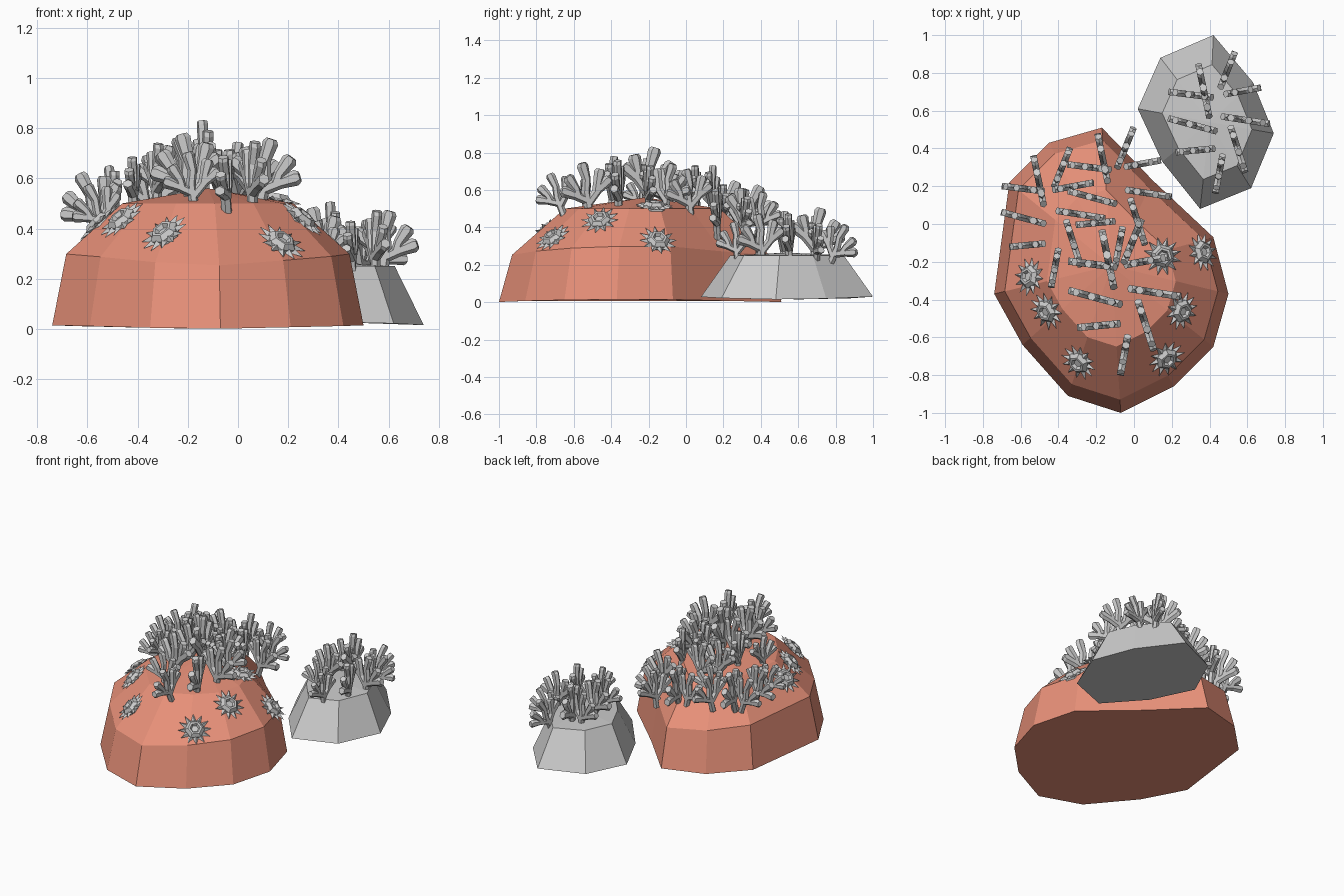
import bpy, bmesh, math
from mathutils import Vector, Matrix
from mathutils.bvhtree import BVHTree

if "Cube" in bpy.data.objects:
    bpy.data.objects.remove(bpy.data.objects["Cube"])

red = bpy.data.materials.new("coral_red")
red.diffuse_color = (0.8, 0.28, 0.19, 1)
red.use_nodes = True
red.node_tree.nodes["Principled BSDF"].inputs["Base Color"].default_value = red.diffuse_color


def finish(bm, name, mat=None):
    bmesh.ops.recalc_face_normals(bm, faces=bm.faces)
    me = bpy.data.meshes.new(name)
    bm.to_mesh(me)
    ob = bpy.data.objects.new(name, me)
    bpy.context.collection.objects.link(ob)
    if mat:
        me.materials.append(mat)
    tree = BVHTree.FromBMesh(bm)
    bm.free()
    return tree


def rock(name, outline, centre, rings, peak, mat=None):
    """Faceted rock: an outline stacked in shrinking rings. ring = (scale, z, side lift)"""
    bm = bmesh.new()
    c = Vector(centre)
    loops = []
    for s, z, lift in rings:
        loop = []
        for p in outline:
            d = Vector(p) - c
            q = c + d * s
            loop.append(bm.verts.new((q.x, q.y, z + lift * abs(d.normalized().x))))
        loops.append(loop)
    n = len(outline)
    for a, b in zip(loops, loops[1:]):
        for i in range(n):
            j = (i + 1) % n
            bm.faces.new((a[i], a[j], b[j], b[i]))
    tip = bm.verts.new((*centre, peak))
    for i in range(n):
        bm.faces.new((loops[-1][i], loops[-1][(i + 1) % n], tip))
    bm.faces.new(loops[0][::-1])
    return finish(bm, name, mat)


# Rocks
big_outline = [(-.17, .51), (-.45, .43), (-.66, .22), (-.74, -.37), (-.59, -.64), (-.35, -.91),
               (-.07, -1.0), (.21, -.86), (.42, -.65), (.50, -.37), (.42, -.07), (.10, .23)]
big = rock("large_rock", big_outline, (-.12, -.22),
           [(1, 0, .015), (.91, .25, .05), (.55, .5, 0)], .56, red)
small_outline = [(.42, 1.0), (.14, .88), (.02, .61), (.15, .33), (.35, .08),
                 (.62, .19), (.74, .48), (.63, .75)]
small = rock("small_rock", small_outline, (.40, .54),
             [(1, .03, -.015), (.66, .25, 0)], .265)


def drop(tree, x, y):
    """Point and normal of the rock surface under (x, y)"""
    p, n, _, _ = tree.ray_cast(Vector((x, y, 3)), Vector((0, 0, -1)))
    return (p, n) if p else (None, None)


def tube(bm, pts, radii, side, flat):
    """Six-sided branch through pts, thinner across the fan plane"""
    rings = []
    for i, p in enumerate(pts):
        t = (pts[min(i + 1, len(pts) - 1)] - pts[max(i - 1, 0)]).normalized()
        u = side.cross(t).normalized()
        rings.append([bm.verts.new(p + u * radii[i] * math.cos(k * math.pi / 3)
                      + side * flat * math.sin(k * math.pi / 3)) for k in range(6)])
    for a, b in zip(rings, rings[1:]):
        for k in range(6):
            j = (k + 1) % 6
            bm.faces.new((a[k], a[j], b[j], b[k]))
    bm.faces.new(rings[0][::-1])
    bm.faces.new(rings[-1])


# Branch layout of one coral fan in its plane (across, up)
branches = [
    [(0, -.05), (.006, .07), (-.006, .13), (.004, .195)],
    [(0, .02), (-.055, .075), (-.105, .11)],
    [(0, .03), (.06, .065), (.11, .09)],
    [(-.045, .065), (-.058, .11), (-.075, .155)],
    [(.045, .055), (.052, .095), (.078, .145)],
]

# Fans of one cluster seen from above: inner end, outer end
fans = [((.44, .68), (.53, .90)), ((.40, .56), (.34, .85)), ((.42, .67), (.18, .70)),
        ((.44, .68), (.66, .72)), ((.44, .49), (.18, .56)), ((.46, .57), (.72, .53)),
        ((.51, .52), (.59, .27)), ((.43, .40), (.22, .38)), ((.47, .37), (.43, .16))]
hub = Vector((.44, .57))


def cluster(name, tree, offset, size, low):
    bm = bmesh.new()
    for a, b in fans:
        a, b = [hub + Vector(offset) + (Vector(p) - hub) * size for p in (a, b)]
        base = a.lerp(b, .45)
        p, n = drop(tree, base.x, base.y)
        if p is None:
            p, n = Vector((*base, low)), Vector((0, 0, 1))
        p.z = max(p.z, low)
        across = Vector((*(b - a).normalized(), 0))
        side = across.cross(Vector((0, 0, 1)))
        # the fan leans outward with the slope, staying in its own plane
        tilt = .08 + .45 * max(0, n.dot(across))
        up = Vector((tilt, 1)).normalized()
        along = across * up.y - Vector((0, 0, 1)) * up.x
        up = across * up.x + Vector((0, 0, 1)) * up.y
        s = (b - a).length / .25
        for br in branches:
            pts = [p + (along * u + up * v) * s for u, v in br]
            # blunt, swollen tip
            pts.append(pts[-1] + (pts[-1] - pts[-2]).normalized() * .014 * s)
            r = [.021 * s] * (len(br) - 1) + [.028 * s, .019 * s]
            tube(bm, pts, r, side, .02 * size)
    finish(bm, name)


# Coral clusters
cluster("coral_small_rock", small, (0, 0), 1, .23)
cluster("coral_left", big, (-.87, -.5), 1, .41)
cluster("coral_back", big, (-.53, -.385), 1, .39)
cluster("coral_front", big, (-.50, -.91), 1.1, .50)


def urchin(name, x, y):
    """Hexagonal cratered cup with a collar of flat spikes"""
    p, n = drop(big, x, y)
    m = Matrix.Translation(p) @ n.to_track_quat('Z', 'Y').to_matrix().to_4x4()
    bm = bmesh.new()
    prof = [(.066, -.01), (.064, .012), (.045, .032), (.032, .032), (.022, .016)]
    rings = [[bm.verts.new(m @ Vector((r * math.cos(k * math.pi / 3),
              r * math.sin(k * math.pi / 3), z))) for k in range(6)] for r, z in prof]
    for a, b in zip(rings, rings[1:]):
        for k in range(6):
            j = (k + 1) % 6
            bm.faces.new((a[k], a[j], b[j], b[k]))
    bm.faces.new(rings[-1])
    bm.faces.new(rings[0][::-1])
    # spikes
    for k in range(12):
        t = k * math.tau / 12
        d, e = Vector((math.cos(t), math.sin(t), 0)), Vector((-math.sin(t), math.cos(t), 0))
        v = [bm.verts.new(m @ q) for q in (d * .052 + e * .018, d * .052 - e * .018,
             d * .055 + Vector((0, 0, .018)), d * .105 + Vector((0, 0, .008)))]
        for f in ((0, 1, 2), (0, 1, 3), (1, 2, 3), (0, 2, 3)):
            bm.faces.new([v[i] for i in f])
    finish(bm, name)


# Spiky cups
for i, (x, y) in enumerate([(-.55, -.28), (-.46, -.46), (-.29, -.73), (.17, -.71),
                            (.25, -.46), (.15, -.17), (.36, -.15)]):
    urchin(f"spiky_cup_{i + 1}", x, y)
